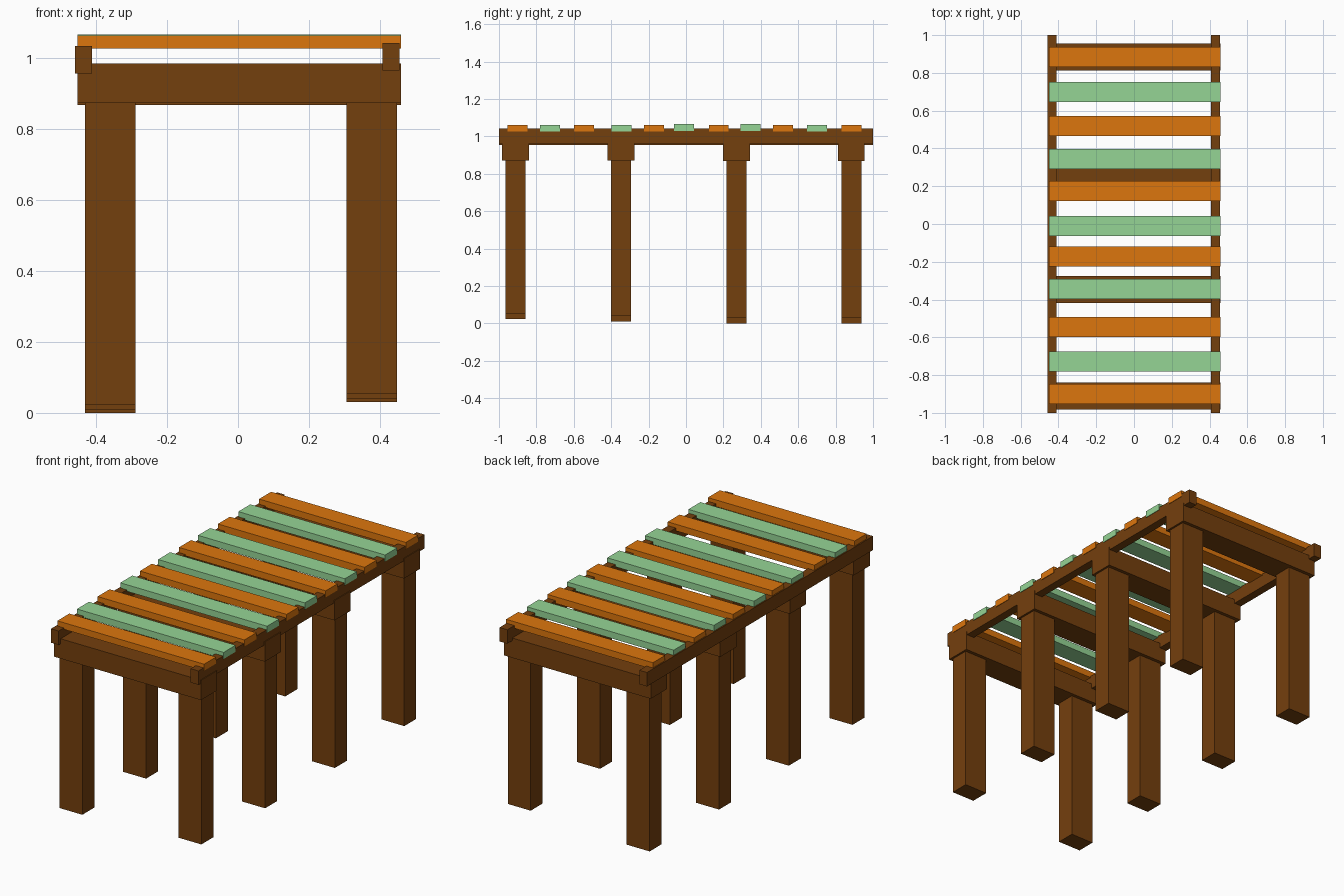
import bpy

if "Cube" in bpy.data.objects:
    bpy.data.objects.remove(bpy.data.objects["Cube"])


def material(name, rgb):
    m = bpy.data.materials.new(name)
    m.diffuse_color = (*rgb, 1)
    m.use_nodes = True
    m.node_tree.nodes["Principled BSDF"].inputs["Base Color"].default_value = m.diffuse_color
    return m


BROWN = material("dark_wood", (0.175, 0.05, 0.004))
ORANGE = material("orange_paint", (0.72, 0.18, 0.004))
GREEN = material("green_paint", (0.30, 0.66, 0.30))


def box(name, x, y, z, mat):
    """Box from (min, max) ranges on each axis."""
    bpy.ops.mesh.primitive_cube_add(
        size=1, location=[(a + b) / 2 for a, b in (x, y, z)])
    o = bpy.context.object
    o.name = name
    o.scale = [b - a for a, b in (x, y, z)]
    bpy.ops.object.transform_apply(location=False, rotation=False, scale=True)
    o.data.materials.append(mat)


def around(c, size):
    return (c - size / 2, c + size / 2)


# Trestles: two uneven legs under a cross beam (y, leg bottom, beam bottom)
trestles = [(-0.911, 0.023, 0.872), (-0.347, 0.010, 0.872),
            (0.270, 0.0, 0.867), (0.884, 0.0, 0.867)]
for i, (y, foot, beam) in enumerate(trestles, 1):
    box(f"cross_beam_{i}", (-0.451, 0.459), around(y, 0.143),
        (beam, beam + 0.111), BROWN)
    for side, x, lift in (("left", -0.360, 0), ("right", 0.377, 0.031)):
        box(f"{side}_leg_{i}", around(x, 0.142), around(y, 0.106),
            (foot + lift, foot + lift + 0.885), BROWN)

# Long side rails
box("left_rail", (-0.458, -0.411), (-1, 1), (0.955, 1.033), BROWN)
box("right_rail", (0.407, 0.455), (-1, 1), (0.963, 1.041), BROWN)

# Alternating slats, slightly uneven spacing
slats = [-0.901, -0.728, -0.545, -0.344, -0.171, -0.010,
         0.175, 0.344, 0.519, 0.700, 0.884]
for i, y in enumerate(slats):
    lift = 0.003 if i in (5, 7) else 0
    box(f"slat_{i + 1}", (-0.451, 0.458), around(y, 0.106),
        (1.025 + lift, 1.062 + lift), GREEN if i % 2 else ORANGE)
